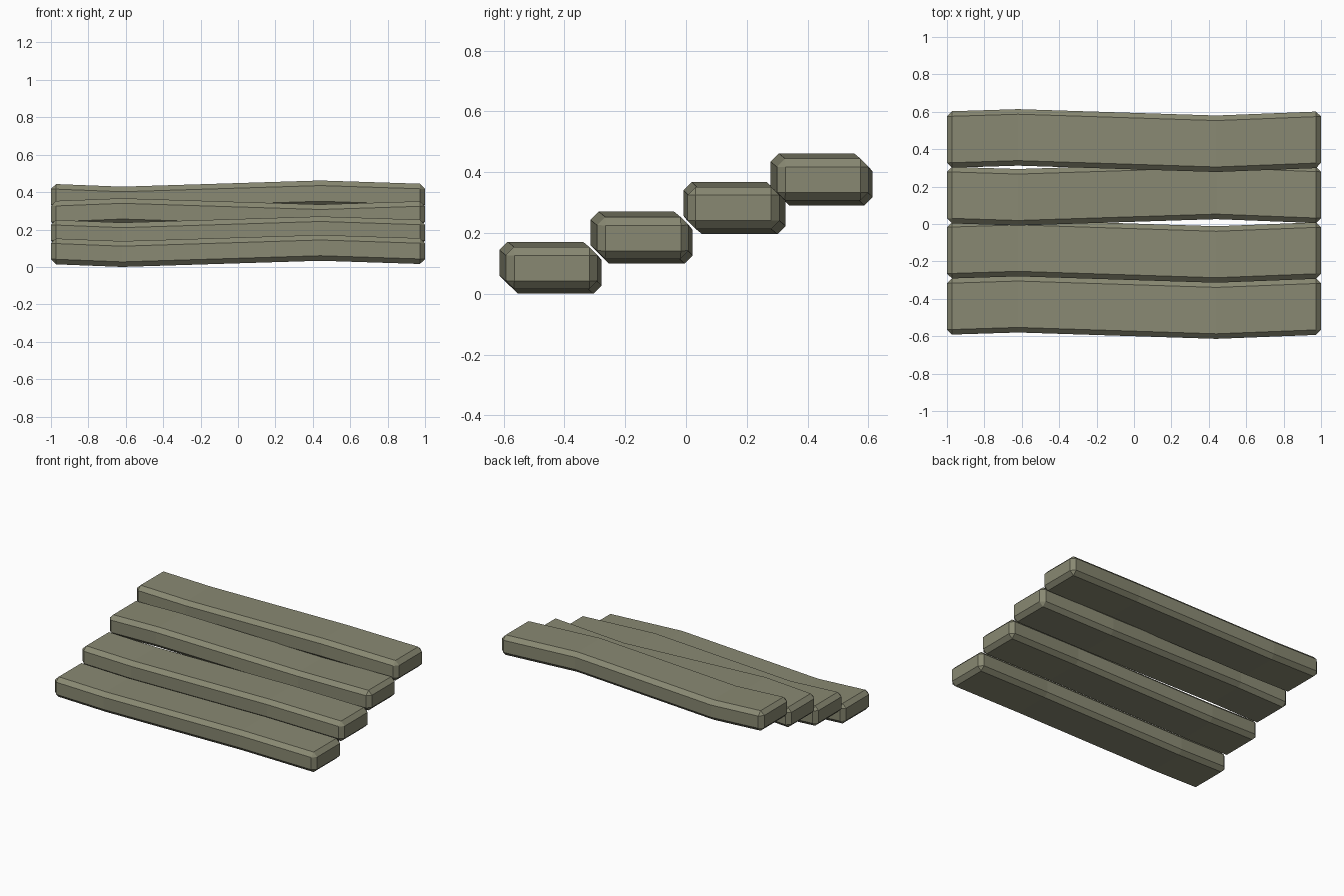
import bpy, bmesh
from mathutils import Vector

if "Cube" in bpy.data.objects:
    bpy.data.objects.remove(bpy.data.objects["Cube"])

LENGTH, DEPTH, THICK, CHAMFER = 2.0, 0.302, 0.138, 0.027
# Warp of each plank: x position -> (y shift, z shift)
BENDS = {-0.62: (0.012, -0.015), 0.44: (-0.022, 0.018)}

wood = bpy.data.materials.new("weathered olive wood")
wood.diffuse_color = (0.25, 0.25, 0.17, 1)
wood.use_nodes = True
wood.node_tree.nodes["Principled BSDF"].inputs["Base Color"].default_value = wood.diffuse_color


def plank(name, y, z, flip=1):
    """Warped plank with chamfered edges; flip=-1 rolls it half a turn about x."""
    bm = bmesh.new()
    bmesh.ops.create_cube(bm, size=1)
    bmesh.ops.scale(bm, vec=(LENGTH, DEPTH, THICK), verts=bm.verts)
    for x in BENDS:
        bmesh.ops.bisect_plane(bm, geom=bm.verts[:] + bm.edges[:] + bm.faces[:],
                               plane_co=(x, 0, 0), plane_no=(1, 0, 0))
    for v in bm.verts:
        for x, (dy, dz) in BENDS.items():
            if abs(v.co.x - x) < 0.001:
                v.co += Vector((0, dy * flip, dz * flip))
    bmesh.ops.recalc_face_normals(bm, faces=bm.faces)
    mesh = bpy.data.meshes.new(name)
    bm.to_mesh(mesh)
    bm.free()
    mesh.materials.append(wood)
    obj = bpy.data.objects.new(name, mesh)
    obj.location = (0, y, z)
    bpy.context.collection.objects.link(obj)
    bevel = obj.modifiers.new("chamfer", 'BEVEL')
    bevel.width = CHAMFER
    bevel.segments = 1
    bevel.limit_method = 'ANGLE'
    return obj


# Four stepped planks, the third one rolled over
plank("lowest_plank", -0.441, 0.084)
plank("second_plank", -0.141, 0.183)
plank("third_plank", 0.155, 0.283, flip=-1)
plank("highest_plank", 0.451, 0.375)
